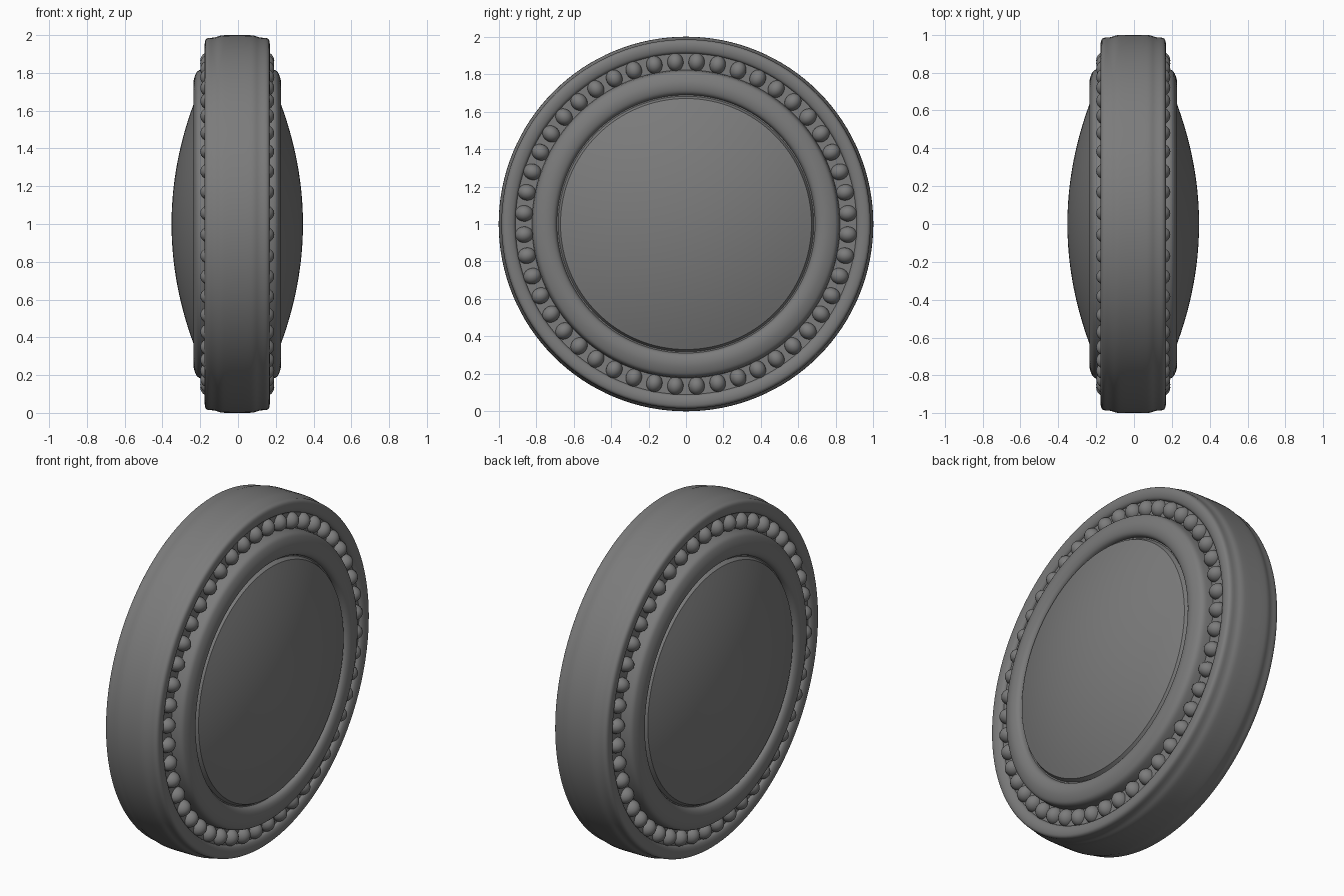
import bpy, bmesh, math
from mathutils import Matrix, Vector

cube = bpy.data.objects.get("Cube")
if cube:
    bpy.data.objects.remove(cube, do_unlink=True)

SEGMENTS = 128
CENTRE = Vector((-0.004, 0, 1))

# One dark stone colour
stone = bpy.data.materials.new("dark_grey_stone")
stone.use_nodes = True
colour = (0.2, 0.2, 0.2, 1)
stone.diffuse_color = colour
shader = stone.node_tree.nodes["Principled BSDF"]
shader.inputs["Base Color"].default_value = colour
shader.inputs["Roughness"].default_value = 0.8


def finish(name, bm, angle):
    bmesh.ops.recalc_face_normals(bm, faces=bm.faces)
    mesh = bpy.data.meshes.new(name)
    bm.to_mesh(mesh)
    bm.free()
    mesh.materials.append(stone)
    obj = bpy.data.objects.new(name, mesh)
    obj.location = CENTRE
    bpy.context.collection.objects.link(obj)
    bpy.ops.object.select_all(action="DESELECT")
    obj.select_set(True)
    bpy.context.view_layer.objects.active = obj
    bpy.ops.object.shade_smooth_by_angle(angle=math.radians(angle))
    return obj


def soften(points, rounds=2):
    """Round a profile by cutting its corners, keeping both ends."""
    for _ in range(rounds):
        cut = [points[0]]
        for (ax, ar), (bx, br) in zip(points, points[1:]):
            cut += [(ax * .75 + bx * .25, ar * .75 + br * .25),
                    (ax * .25 + bx * .75, ar * .25 + br * .75)]
        points = cut + [points[-1]]
    return points


def lathe(name, half, closed, angle=40):
    """Mirror a (depth, radius) half profile and turn it around the x axis."""
    bm = bmesh.new()
    profile = half + [(-x, r) for x, r in reversed(half)]
    verts = [bm.verts.new((x, 0, r)) for x, r in profile]
    edges = [bm.edges.new(pair) for pair in zip(verts, verts[1:])]
    if closed:
        edges.append(bm.edges.new((verts[-1], verts[0])))
    bmesh.ops.spin(bm, geom=verts + edges, cent=(0, 0, 0), axis=(1, 0, 0),
                   angle=math.tau, steps=SEGMENTS)
    bmesh.ops.remove_doubles(bm, verts=bm.verts, dist=0.0005)
    return finish(name, bm, angle)


# Domed core with a narrow recess and the floor of the bead channel
dome = [(0.348 - 0.29 * r * r, r) for r in (i * 0.67 / 16 for i in range(17))]
lathe("domed_core", dome + [(0.195, 0.682), (0.195, 0.75), (0.148, 0.80),
                            (0.148, 0.94)], closed=False)

# Raised ring around each dome
lathe("inner_ring", soften([(0.14, 0.685), (0.205, 0.688), (0.226, 0.705),
                            (0.234, 0.745), (0.225, 0.785), (0.208, 0.815),
                            (0.165, 0.822), (0.14, 0.823)]), closed=True)

# Thick outer rim with softly stepped shoulders
lathe("outer_rim", soften([(0.12, 0.908), (0.155, 0.91), (0.168, 0.925),
                           (0.174, 0.955), (0.165, 0.985), (0.12, 0.986),
                           (0.09, 0.998), (0.06, 1.0), (0.0, 1.0)]),
      closed=True)

# Bead circle on each face
BEADS = 48
for side, name in ((1, "left_beads"), (-1, "right_beads")):
    bm = bmesh.new()
    for i in range(BEADS):
        turn = Matrix.Rotation((i + 0.5) * math.tau / BEADS, 4, "X")
        place = Matrix.Translation((side * 0.146, 0, 0.866))
        size = Matrix.Diagonal((0.05, 0.043, 0.048, 1))
        bmesh.ops.create_uvsphere(bm, u_segments=20, v_segments=12, radius=1,
                                  matrix=turn @ place @ size)
    finish(name, bm, 60)
